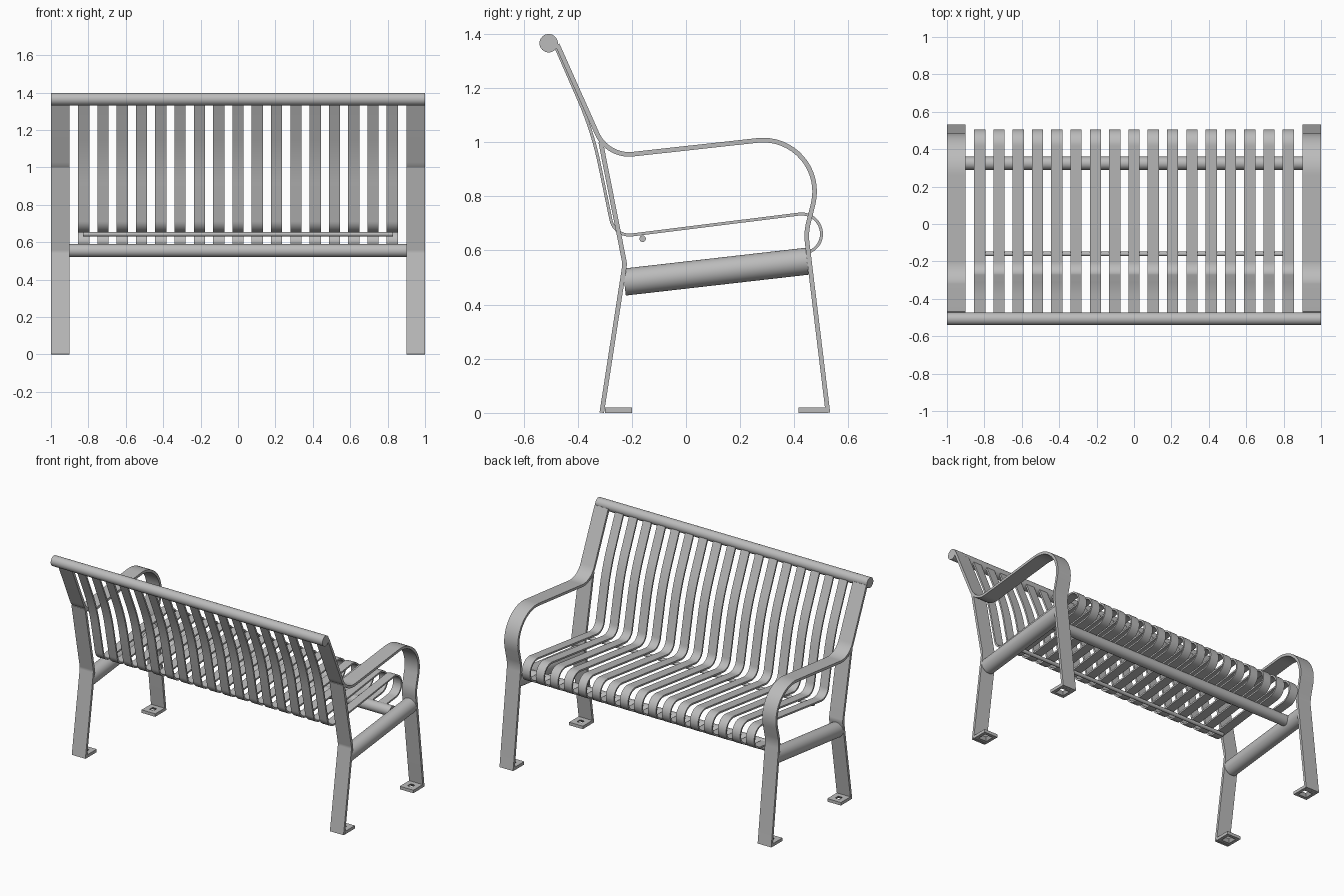
import bpy
import bmesh
import math
from mathutils import Vector

if "Cube" in bpy.data.objects:
    bpy.data.objects.remove(bpy.data.objects["Cube"], do_unlink=True)

grey = bpy.data.materials.new("grey_metal")
grey.use_nodes = True
colour = (0.5, 0.5, 0.5, 1)
grey.diffuse_color = colour
grey.node_tree.nodes["Principled BSDF"].inputs["Base Color"].default_value = colour


def finish(name, bm):
    bmesh.ops.recalc_face_normals(bm, faces=bm.faces)
    mesh = bpy.data.meshes.new(name)
    bm.to_mesh(mesh)
    bm.free()
    obj = bpy.data.objects.new(name, mesh)
    bpy.context.collection.objects.link(obj)
    mesh.materials.append(grey)
    bpy.ops.object.select_all(action='DESELECT')
    obj.select_set(True)
    bpy.context.view_layer.objects.active = obj
    bpy.ops.object.shade_smooth_by_angle(angle=math.radians(35))
    return obj


def rounded_path(corners, steps=12):
    """Side-on (y, z) path through corners given as (y, z, fillet radius)."""
    pts = [Vector(c[:2]) for c in corners]
    path = [pts[0]]
    for i in range(1, len(pts) - 1):
        p, r = pts[i], corners[i][2]
        a = (pts[i - 1] - p).normalized()
        b = (pts[i + 1] - p).normalized()
        if r == 0:
            path.append(p)
            continue
        half = a.angle(b) / 2
        centre = p + (a + b).normalized() * (r / math.sin(half))
        start = p + a * (r / math.tan(half)) - centre
        end = p + b * (r / math.tan(half)) - centre
        sweep = start.angle(end)
        for k in range(steps + 1):
            t = k / steps
            path.append(centre + (start * math.sin((1 - t) * sweep)
                                  + end * math.sin(t * sweep)) / math.sin(sweep))
    return path + [pts[-1]]


def strip(name, path, x, width, thick):
    """Flat bar bent along a side-on path."""
    bm = bmesh.new()
    rings = []
    for i, p in enumerate(path):
        before = (p - path[max(i - 1, 0)]).normalized()
        after = (path[min(i + 1, len(path) - 1)] - p).normalized()
        d = (before + after).normalized()
        n = Vector((-d.y, d.x)) * thick / 2
        rings.append([bm.verts.new((x + s * width / 2, p.x + m * n.x, max(0, p.y + m * n.y)))
                      for s, m in ((-1, -1), (1, -1), (1, 1), (-1, 1))])
    for a, b in zip(rings, rings[1:]):
        for j in range(4):
            k = (j + 1) % 4
            bm.faces.new((a[j], a[k], b[k], b[j]))
    bm.faces.new(rings[0])
    bm.faces.new(rings[-1])
    return finish(name, bm)


def tube(name, start, end, radius, sides=32):
    start, end = Vector(start), Vector(end)
    bm = bmesh.new()
    bmesh.ops.create_cone(bm, cap_ends=True, segments=sides, radius1=radius,
                          radius2=radius, depth=(end - start).length)
    turn = (end - start).to_track_quat('Z', 'Y').to_matrix()
    bmesh.ops.rotate(bm, matrix=turn, verts=bm.verts)
    bmesh.ops.translate(bm, vec=(start + end) / 2, verts=bm.verts)
    return finish(name, bm)


def foot(name, x, y):
    """Square mounting plate with a tapered bolt hole."""
    bm = bmesh.new()
    rings = []
    for half, z in ((0.05, 0), (0.05, 0.02), (0.016, 0.02), (0.03, 0)):
        rings.append([bm.verts.new((x + sx * half, y + sy * half, z))
                      for sx, sy in ((-1, -1), (1, -1), (1, 1), (-1, 1))])
    for i in range(4):
        a, b = rings[i], rings[(i + 1) % 4]
        for j in range(4):
            k = (j + 1) % 4
            bm.faces.new((a[j], a[k], b[k], b[j]))
    return finish(name, bm)


# Side frames: arm and front leg in one bend, rear leg, seat bearer, feet
arm_path = rounded_path([(-0.475, 1.36, 0), (-0.29, 0.945, 0.13), (0.535, 1.036, 0.19),
                         (0.443, 0.665, 0.2), (0.524, 0, 0)], 16)
rear_path = rounded_path([(-0.311, 0, 0), (-0.226, 0.55, 0.06), (-0.315, 1.0, 0)])
for side, sx in (("left", 1), ("right", -1)):
    x = sx * 0.95
    strip(side + "_arm_and_front_leg", arm_path, x, 0.1, 0.017)
    strip(side + "_rear_leg", rear_path, x, 0.1, 0.017)
    tube(side + "_seat_bearer", (x, -0.228, 0.483), (x, 0.447, 0.56), 0.05)
    foot(side + "_rear_foot", x, -0.25)
    foot(side + "_front_foot", x, 0.465)

# Slats: backrest, seat and front curl in one bend
slat_path = rounded_path([(-0.485, 1.36, 0), (-0.345, 1.04, 1.2), (-0.264, 0.649, 0.07),
                          (0.505, 0.745, 0.074), (0.497, 0.597, 0.07), (0.335, 0.58, 0)])
count = 17
for i in range(count):
    strip(f"slat_{i + 1}", slat_path, -0.825 + 1.65 * i / (count - 1), 0.06, 0.011)

# Cross rails
tube("top_rail", (-1, -0.507, 1.365), (1, -0.507, 1.365), 0.034)
tube("seat_rail", (-0.91, 0.325, 0.555), (0.91, 0.325, 0.555), 0.035)
tube("rear_seat_rod", (-0.83, -0.16, 0.643), (0.83, -0.16, 0.643), 0.012, 16)
